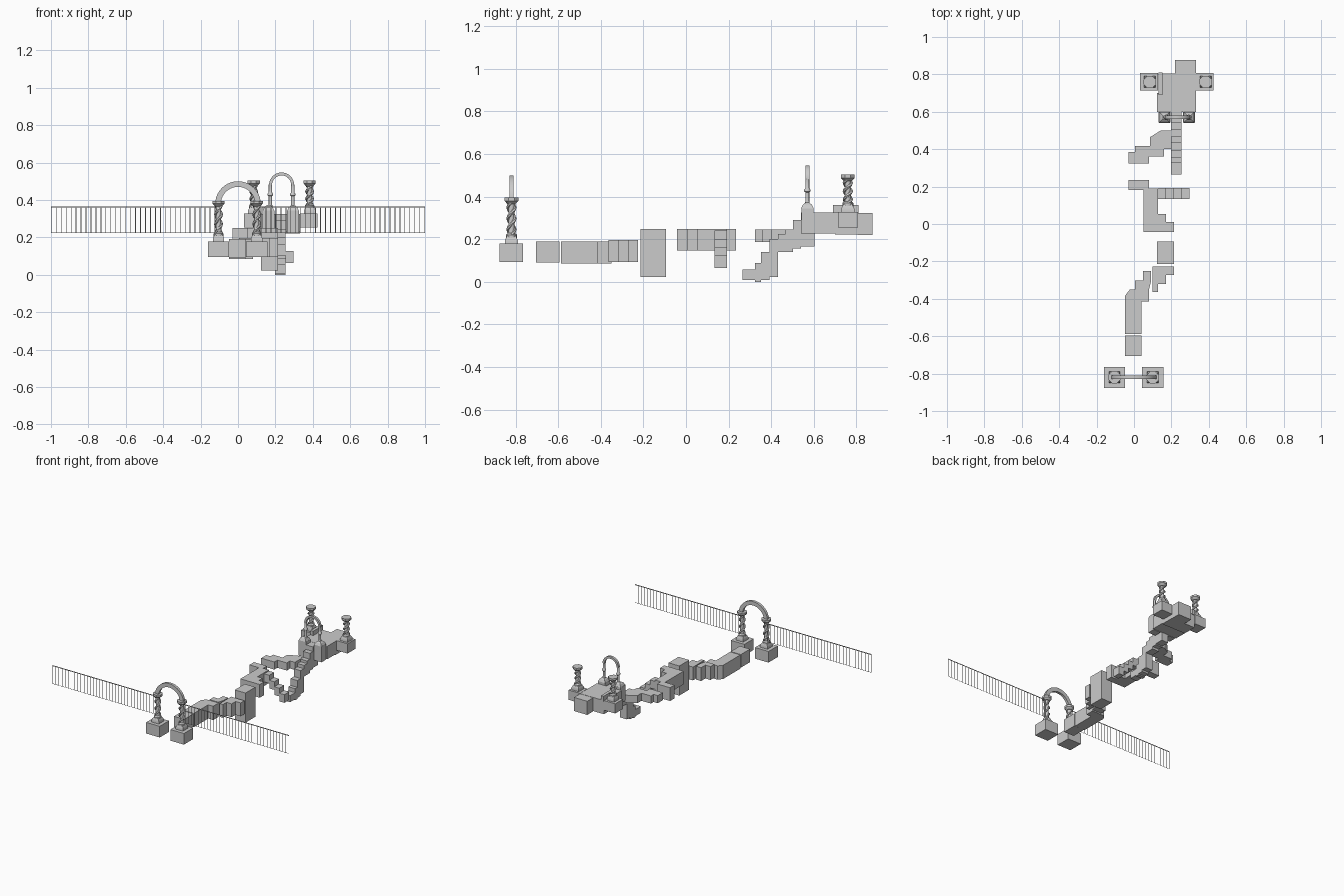
import bpy, bmesh, math
from mathutils import Vector

if "Cube" in bpy.data.objects:
    bpy.data.objects.remove(bpy.data.objects["Cube"])

def finish(name, bm, smooth=False):
    bmesh.ops.recalc_face_normals(bm, faces=bm.faces)
    me = bpy.data.meshes.new(name)
    bm.to_mesh(me)
    bm.free()
    ob = bpy.data.objects.new(name, me)
    bpy.context.collection.objects.link(ob)
    if smooth:
        bpy.context.view_layer.objects.active = ob
        ob.select_set(True)
        bpy.ops.object.shade_smooth_by_angle(angle=math.radians(40))
        ob.select_set(False)
    return ob

def prism(name, outline, z0, z1):
    bm = bmesh.new()
    f = bm.faces.new([bm.verts.new((x, y, z0)) for x, y in outline])
    top = bmesh.ops.extrude_face_region(bm, geom=[f], use_keep_orig=True)['geom']
    bmesh.ops.translate(bm, vec=(0, 0, z1 - z0),
                        verts=[v for v in top if isinstance(v, bmesh.types.BMVert)])
    return finish(name, bm)

def box(name, x0, x1, y0, y1, z0, z1):
    return prism(name, [(x0, y0), (x1, y0), (x1, y1), (x0, y1)], z0, z1)

def lathe(bm, x, y, profile, n=12, rot=0.0):
    rings = [[bm.verts.new((x + r * math.cos(rot + 2 * math.pi * i / n),
                            y + r * math.sin(rot + 2 * math.pi * i / n), z))
              for i in range(n)] for r, z in profile]
    for a, b in zip(rings, rings[1:]):
        for i in range(n):
            bm.faces.new((a[i], a[(i + 1) % n], b[(i + 1) % n], b[i]))
    bm.faces.new(rings[0])
    bm.faces.new(rings[-1])

def tube(bm, path, r, n=6):
    rings = []
    for i, p in enumerate(path):
        t = (path[min(i + 1, len(path) - 1)] - path[max(i - 1, 0)]).normalized()
        u = t.cross(Vector((0, 0, 1))).normalized()
        v = t.cross(u)
        rings.append([bm.verts.new(p + r * (u * math.cos(2 * math.pi * k / n) + v * math.sin(2 * math.pi * k / n)))
                      for k in range(n)])
    for a, b in zip(rings, rings[1:]):
        for k in range(n):
            bm.faces.new((a[k], a[(k + 1) % n], b[(k + 1) % n], b[k]))
    bm.faces.new(rings[0])
    bm.faces.new(rings[-1])

def column(name, x, y, z0, z1):
    # square base and capital, round core, two vines winding up the shaft
    bm = bmesh.new()
    q, h = math.pi / 4, z1 - z0
    lathe(bm, x, y, [(.043, z0), (.043, z0 + .016), (.034, z0 + .03), (.026, z0 + .038)], 4, q)
    lathe(bm, x, y, [(.026, z0 + .025), (.026, z0 + .042), (.015, z0 + .05),
                     (.013, z0 + h * .6), (.015, z1 - .025), (.024, z1 - .018)])
    lathe(bm, x, y, [(.02, z1 - .03), (.035, z1 - .015), (.035, z1)], 8, q / 2)
    for s in (0, math.pi):
        pts = []
        for i in range(33):
            t = i / 32
            a = s + t * 3 * math.pi
            pts.append(Vector((x + .016 * math.cos(a), y + .016 * math.sin(a), z0 + .04 + t * (h - .06))))
        tube(bm, pts, .008)
    return finish(name, bm, True)

def arch(name, cx, cy, cz, r_in, r_out, depth, n=20):
    bm = bmesh.new()
    rings = []
    for i in range(n + 1):
        a = math.pi * i / n
        rings.append([bm.verts.new((cx + r * math.cos(a), cy + d, cz + r * math.sin(a)))
                      for r, d in ((r_in, -depth / 2), (r_out, -depth / 2), (r_out, depth / 2), (r_in, depth / 2))])
    for a, b in zip(rings, rings[1:]):
        for k in range(4):
            bm.faces.new((a[k], a[(k + 1) % 4], b[(k + 1) % 4], b[k]))
    bm.faces.new(rings[0])
    bm.faces.new(rings[-1])
    return finish(name, bm, True)

# Entrance arch on two pedestals
for side, x in (("left", -.104), ("right", .1)):
    box(f"entrance_pedestal_{side}", x - .057, x + .057, -.877, -.765, .094, .179)
    column(f"entrance_column_{side}", x, -.82, .179, .395)
arch("entrance_arch", .0, -.82, .378, .092, .122, .02)

# Flat railing either side of the entrance: posts and two rails
bm = bmesh.new()
def strip(x0, x1, z0, z1):
    bm.faces.new([bm.verts.new((x, -.81, z)) for x, z in ((x0, z0), (x1, z0), (x1, z1), (x0, z1))])
for s in (-1, 1):
    a, b = sorted((s * .115, s))
    strip(a, b, .359, .366)
    strip(a, b, .224, .227)
    for i in range(34):
        x = s * (.998 - i * .0265)
        strip(x - .002, x + .002, .227, .359)
finish("railing", bm)

# First stretch of path
box("path_first_block", -.047, .039, -.705, -.595, .09, .19)
prism("path_corner", [(-.047, -.588), (.039, -.588), (.039, -.415), (.081, -.415),
                      (.081, -.35), (-.022, -.35), (-.047, -.382)], .085, .19)
prism("path_zigzag_a", [(.005, -.35), (.005, -.302), (.048, -.302), (.048, -.25),
                        (.092, -.25), (.092, -.302), (.08, -.35)], .094, .196)
prism("path_zigzag_b", [(.1, -.363), (.127, -.363), (.127, -.32), (.17, -.32), (.17, -.272),
                        (.213, -.272), (.213, -.226), (.1, -.226)], .094, .196)
box("tall_block", .122, .213, -.213, -.094, .023, .249)

# Middle stretch with fork
prism("path_middle", [(.05, -.042), (.213, -.042), (.213, .01), (.17, .01), (.17, .054),
                      (.127, .054), (.127, .19), (.08, .19), (.08, .235), (-.03, .235),
                      (-.03, .181), (.05, .181)], .148, .249)
for i in range(4):
    x = .127 + i * .0425
    top = .24 - i * .038
    box(f"side_step_{i + 1}", x, x + .0425, .135, .193, top - .062, top)

# Upper branch
prism("upper_branch", [(-.03, .323), (.08, .323), (.08, .36), (.16, .36), (.16, .40),
                       (.2, .40), (.2, .50), (.143, .50), (.085, .464), (.085, .416),
                       (.005, .416), (.005, .384), (-.03, .384)], .188, .246)

# Staircase rising to the gate
stairs = [(.265, .325, .008, .058), (.325, .352, .0, .088), (.352, .392, .008, .14),
          (.392, .432, .022, .2), (.432, .468, .14, .225), (.468, .503, .14, .245),
          (.503, .54, .157, .29), (.54, .603, .165, .325)]
for i, (y0, y1, z0, z1) in enumerate(stairs):
    box(f"stair_{i + 1}", .197, .255, y0, y1, z0, z1)

# Gate: tapered piers, slim posts, arch
for side, x in (("left", .163), ("right", .294)):
    box(f"gate_pier_{side}", x - .031, x + .031, .542, .6, .225, .345)
    bm = bmesh.new()
    lathe(bm, x, .57, [(.042, .345), (.03, .362), (.012, .372)], 4, math.pi / 4)
    finish(f"gate_pier_cap_{side}", bm)
    px = .233 + (-.06 if side == "left" else .06)
    bm = bmesh.new()
    lathe(bm, px, .57, [(.013, .355), (.009, .38), (.009, .42), (.015, .425), (.015, .433), (.009, .44), (.009, .482)])
    finish(f"gate_post_{side}", bm, True)
arch("gate_arch", .233, .57, .48, .051, .067, .018)

# Rear platform with side pedestals and columns
box("platform_front", .124, .332, .6, .7, .228, .326)
box("platform_main", .13, .332, .7, .805, .222, .326)
box("platform_back", .22, .332, .805, .877, .22, .324)
box("platform_curb", .13, .152, .69, .81, .32, .36)
for side, x in (("left", .08), ("right", .379)):
    box(f"rear_pedestal_{side}", x - .047, x + .047, .713, .807, .254, .328)
    column(f"rear_column_{side}", x + .004, .76, .328, .503)
